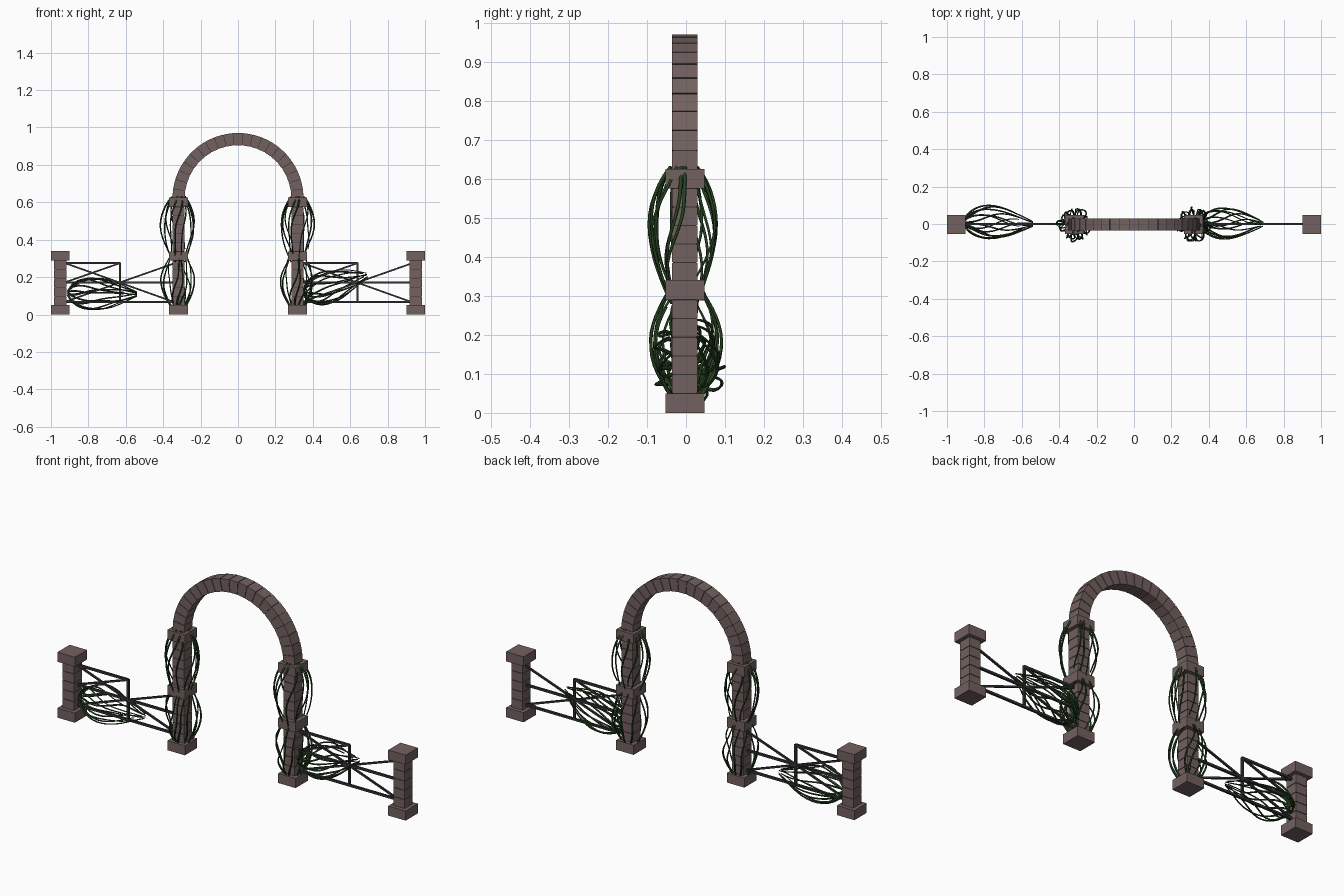
import bpy, bmesh, math, random
from mathutils import Vector, Matrix

if "Cube" in bpy.data.objects:
    bpy.data.objects.remove(bpy.data.objects["Cube"])

random.seed(4)
YC = -0.003  # depth centre of the masonry


def material(name, rgb):
    m = bpy.data.materials.new(name)
    m.diffuse_color = (*rgb, 1)
    m.use_nodes = True
    m.node_tree.nodes["Principled BSDF"].inputs["Base Color"].default_value = m.diffuse_color
    return m


STONE = material("stone", (0.17, 0.12, 0.115))
JOINT = material("joint", (0.04, 0.032, 0.03))
IRON = material("iron", (0.035, 0.035, 0.04))
VINE = material("vine_green", (0.02, 0.055, 0.015))


def finish(bm, name, mat):
    bmesh.ops.recalc_face_normals(bm, faces=bm.faces)
    me = bpy.data.meshes.new(name)
    bm.to_mesh(me)
    bm.free()
    me.materials.append(mat)
    ob = bpy.data.objects.new(name, me)
    bpy.context.collection.objects.link(ob)
    return ob


def add_box(bm, c, s):
    bmesh.ops.create_cube(bm, size=1, matrix=Matrix.Translation(c) @ Matrix.Diagonal((*s, 1)))


def pillar(name, x, blocks):
    """Square pillar: wide blocks at the given z ranges, brick courses between."""
    wide, bricks, core = bmesh.new(), bmesh.new(), bmesh.new()
    for z0, z1 in blocks:
        add_box(wide, (x, YC, (z0 + z1) / 2), (0.1, 0.1, z1 - z0))
    for (_, a), (b, _) in zip(blocks, blocks[1:]):
        h = (b - a) / 5
        for i in range(5):
            add_box(bricks, (x, YC, a + h * (i + 0.5)), (0.065, 0.066, h - 0.003))
    z0, z1 = blocks[0][1], blocks[-1][0]
    add_box(core, (x, YC, (z0 + z1) / 2), (0.059, 0.06, z1 - z0))
    finish(wide, name + "_blocks", STONE)
    finish(bricks, name + "_bricks", STONE)
    finish(core, name + "_joints", JOINT)


def arc_block(bm, a0, a1, r0, r1, w, zc=0.62):
    """One wedge of the arch between two angles."""
    v = [bm.verts.new((r * math.cos(a), YC + y, zc + r * math.sin(a)))
         for a in (a0, a1) for r, y in ((r0, -w), (r1, -w), (r1, w), (r0, w))]
    for f in ((0, 1, 2, 3), (4, 5, 6, 7), (0, 1, 5, 4), (1, 2, 6, 5), (2, 3, 7, 6), (3, 0, 4, 7)):
        bm.faces.new([v[i] for i in f])


def bars(name, segments, r):
    """Thin square bars in the y = 0 plane from (x, z) pairs."""
    bm = bmesh.new()
    for (xa, za), (xb, zb) in segments:
        a, b = Vector((xa, 0, za)), Vector((xb, 0, zb))
        rot = Matrix.Rotation(-math.atan2(zb - za, xb - xa), 4, 'Y')
        m = Matrix.Translation((a + b) / 2) @ rot @ Matrix.Diagonal(((b - a).length, r, r, 1))
        bmesh.ops.create_cube(bm, size=1, matrix=m)
    return finish(bm, name, IRON)


def vines(name, start, end, n, r_base, r_bulge, twist, skew):
    """Bundle of bulging strands twisting around an axis."""
    start, end = Vector(start), Vector(end)
    ax = (end - start).normalized()
    u = Vector((0, 1, 0))
    w = ax.cross(u)
    cu = bpy.data.curves.new(name, 'CURVE')
    cu.dimensions = '3D'
    cu.bevel_depth = 0.0045
    cu.bevel_resolution = 0
    for i in range(n):
        ang = 2 * math.pi * i / n + random.uniform(-0.25, 0.25)
        k = random.uniform(0.75, 1.1)
        tw = twist * random.uniform(0.5, 1.2)
        t1 = random.choice((1, 1, 0.95, 0.8))
        sp = cu.splines.new('POLY')
        steps = 14
        sp.points.add(steps)
        for j in range(steps + 1):
            t = t1 * j / steps
            r = r_base + r_bulge * k * math.sin(math.pi * t ** skew)
            a = ang + tw * t + 0.12 * math.sin(7 * t + i)
            p = start + (end - start) * t + (u * math.cos(a) + w * math.sin(a)) * r
            sp.points[j].co = (*p, 1)
            sp.points[j].radius = 1.15 - 0.5 * j / steps
    cu.materials.append(VINE)
    bpy.context.collection.objects.link(bpy.data.objects.new(name, cu))


# Pillars: tall pair under the arch, short pair at the fence ends
for side, s in (("left", -1), ("right", 1)):
    pillar(side + "_arch_pillar", s * 0.318, [(0, 0.05), (0.288, 0.338), (0.575, 0.625)])
    pillar(side + "_end_post", s * 0.95, [(0, 0.05), (0.29, 0.34)])

# Arch of wedge-shaped bricks over a thin core showing as joints
arch, core = bmesh.new(), bmesh.new()
N = 21
for i in range(N):
    a0, a1 = math.pi * i / N, math.pi * (i + 1) / N
    arc_block(arch, a0 + 0.005, a1 - 0.005, 0.285, 0.351, 0.033)
    arc_block(core, a0, a1, 0.288, 0.348, 0.03)
finish(arch, "arch_bricks", STONE)
finish(core, "arch_joints", JOINT)

# Fence panels: the same broken lattice on both sides
for side, x in (("left", -0.925), ("right", 0.345)):
    m, e = x + 0.295, x + 0.58
    bars(side + "_fence_rails", [((x, 0.275), (m, 0.275)), ((x, 0.172), (e, 0.172)),
                                 ((x, 0.068), (e, 0.068)), ((m, 0.068), (m, 0.278))], 0.011)
    bars(side + "_fence_braces", [((x, 0.275), (e, 0.068)), ((x, 0.068), (e, 0.272)),
                                  ((x, 0.172), (m, 0.275))], 0.009)

# Vines climbing the arch pillars and sprawling along the fences
for side, s in (("left", -1), ("right", 1)):
    x = s * 0.318
    vines(side + "_lower_pillar_vine", (x, 0, 0.04), (x, 0, 0.33), 11, 0.036, 0.058, 0.9, 0.95)
    vines(side + "_upper_pillar_vine", (x, -0.006, 0.63), (x, -0.006, 0.28), 11, 0.034, 0.058, 0.9, 0.85)
vines("left_fence_vine", (-0.91, 0.008, 0.115), (-0.54, 0, 0.11), 13, 0.012, 0.078, 1.1, 0.7)
vines("right_fence_vine", (0.35, 0.008, 0.11), (0.69, 0, 0.21), 13, 0.012, 0.078, 1.1, 0.7)
